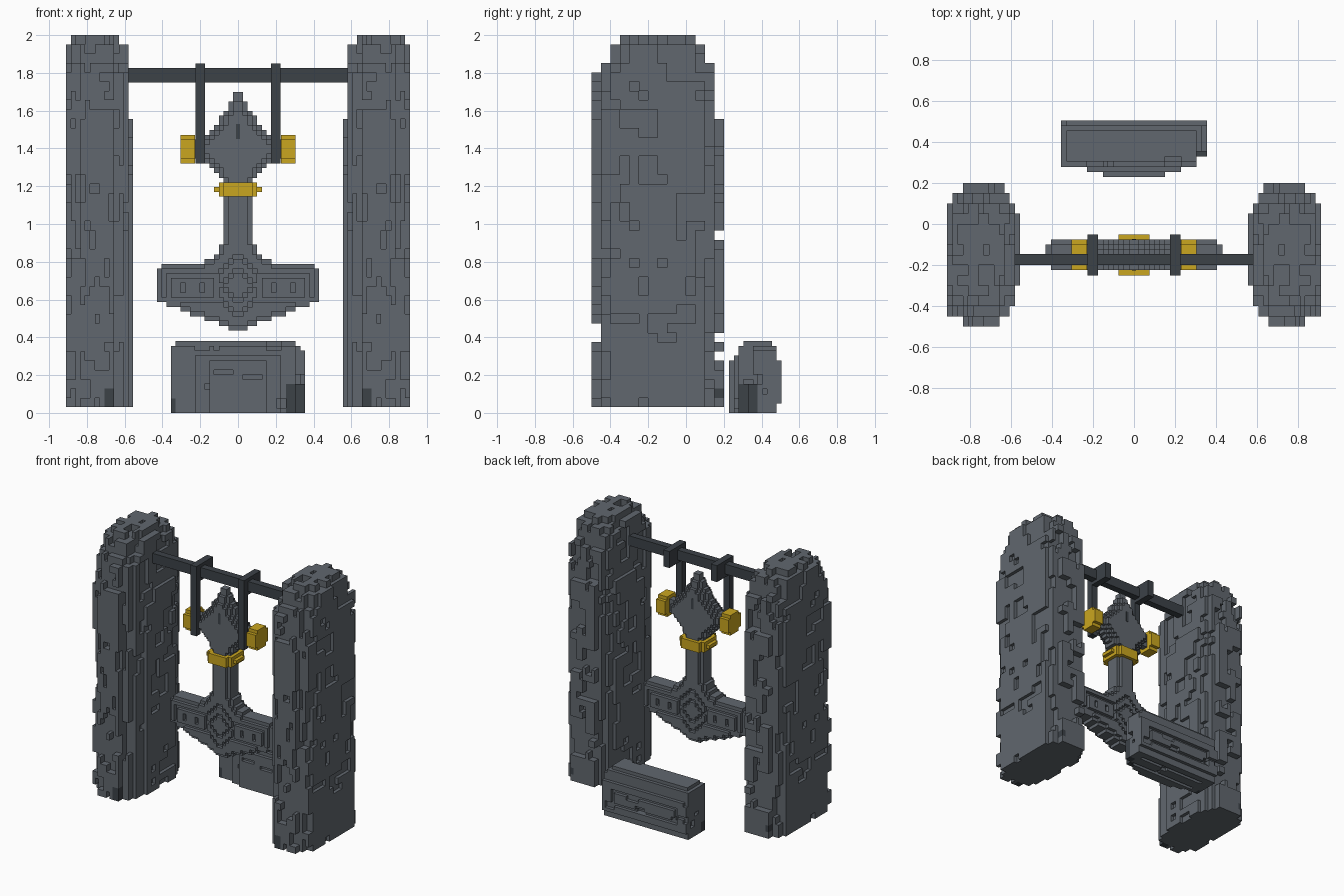
import bpy, bmesh, random

cube = bpy.data.objects.get("Cube")
if cube:
    bpy.data.objects.remove(cube, do_unlink=True)


def material(name, rgb):
    m = bpy.data.materials.new(name)
    m.use_nodes = True
    m.diffuse_color = (*rgb, 1)
    bsdf = next(n for n in m.node_tree.nodes if n.type == 'BSDF_PRINCIPLED')
    bsdf.inputs["Base Color"].default_value = (*rgb, 1)
    return m


STONE = material("grey stone", (0.119, 0.136, 0.156))
IRON = material("dark iron", (0.045, 0.054, 0.064))
GOLD = material("gold", (0.59, 0.38, 0.014))


def blocks(name, cells, origin, size, mats):
    """Skin a dict of grid cells {(i, j, k): material index} with flat outer faces."""
    bm = bmesh.new()
    verts = {}

    def vert(p):
        if p not in verts:
            verts[p] = bm.verts.new([o + s * c for o, s, c in zip(origin, size, p)])
        return verts[p]

    mirrored = size[0] < 0
    for cell, mat in cells.items():
        for axis in range(3):
            u, v = (axis + 1) % 3, (axis + 2) % 3
            for side in (0, 1):
                near = list(cell)
                near[axis] += 1 if side else -1
                if tuple(near) in cells:
                    continue
                ring = []
                for du, dv in ((0, 0), (1, 0), (1, 1), (0, 1)):
                    p = list(cell)
                    p[axis] += side
                    p[u] += du
                    p[v] += dv
                    ring.append(vert(tuple(p)))
                if (side == 0) != mirrored:
                    ring.reverse()
                bm.faces.new(ring).material_index = mat
    # merge coplanar squares into larger flat panels
    bmesh.ops.dissolve_limit(bm, angle_limit=0.01, verts=bm.verts[:],
                             edges=bm.edges[:], delimit={'MATERIAL'})
    me = bpy.data.meshes.new(name)
    bm.to_mesh(me)
    bm.free()
    for m in mats:
        me.materials.append(m)
    ob = bpy.data.objects.new(name, me)
    bpy.context.collection.objects.link(ob)
    return ob


def box(name, lo, hi, mat):
    return blocks(name, {(0, 0, 0): 0}, lo, [b - a for a, b in zip(lo, hi)], [mat])


def carve(cells, count, reach, rng):
    """Chip random one-block-deep patches out of the sides and top."""
    shell = sorted(c for c in cells if any(
        (c[0] + d, c[1] + e, c[2] + f) not in cells
        for d, e, f in ((1, 0, 0), (-1, 0, 0), (0, 1, 0), (0, -1, 0), (0, 0, 1))))
    skin = set(shell)
    for _ in range(count):
        s = rng.choice(shell)
        w = [rng.randint(1, r) for r in reach]
        for i in range(w[0]):
            for j in range(w[1]):
                for k in range(w[2]):
                    c = (s[0] + i, s[1] + j, s[2] + k)
                    if c in skin and cells.get(c) == 0:   # dark cells stay
                        del cells[c]


# Rough stone pillars: i runs inner to outer, j front to back, k upward
inner = [4, 2, 1, 1, 0, 0, 0, 0, 0, 0, 0, 1, 2, 3]
outer = [11] + [14] * 11 + [13, 11]
crown = {39: (3, 10, 3, 12), 38: (2, 11, 1, 13), 37: (2, 12, 1, 13),
         36: (1, 12, 1, 13), 35: (0, 12, 1, 13)}
pillar = {}
for k in range(40):
    j0, j1, i0, i1 = crown.get(k, (0, 12, 1, 13) if k > 30 else (0, 13, 0, 13))
    for j in range(j0, j1 + 1):
        for i in range(max(i0, inner[j]), min(i1 + 1, outer[j])):
            corner = 2 * min(j - j0, j1 - j) + min(i - i0, i1 - i)
            if k > 35 and corner < 3:
                continue
            dark = (j == 0 and k < 2 and i in (4, 5)) or (j == 13 and k == 1 and i == 10)
            pillar[i, j, k] = int(dark)
carve(pillar, 200, (4, 2, 3), random.Random(11))
for name, s in (("left_pillar", 1), ("right_pillar", -1)):
    blocks(name, pillar, (s * 0.555, -0.5, 0.03), (s * 0.0254, 0.05, 0.04925), [STONE, IRON])

# Crossbeam, with a clasp and a hanging strap on each side
box("crossbeam", (-0.59, -0.2, 1.75), (0.59, -0.147, 1.825), IRON)
for side, s in (("left", 1), ("right", -1)):
    x0, x1 = sorted((s * 0.175, s * 0.226))
    box(f"{side}_clasp", (x0, -0.2, 1.725), (x1, -0.05, 1.85), IRON)
    box(f"{side}_strap", (x0, -0.25, 1.32), (x1, -0.2, 1.85), IRON)

# Hanging hammer: half width of every row, bottom to top
V = 0.0253
rows = ([2, 4, 7, 10, 12, 15] + [17] * 7 + [16, 7, 5, 4, 4] + [3] * 14
        + [4, 5, 6, 7, 9, 9, 9, 9, 7, 6, 5, 4, 4, 3, 2, 2, 1, 1])


def half(k):
    return rows[k] if 0 <= k < len(rows) else 0


def relief(i, k):
    """Half depth in blocks: stepped pommel, thin-rimmed and engraved head."""
    if k >= 33:
        return 1 + sum(all(half(k + t) > i + m - abs(t) for t in range(-m, m + 1))
                       for m in (1, 2))
    if i >= half(k) - 1 or i >= half(k + 1) or i >= half(k - 1):
        return 2
    if 4 <= i <= 14 and 6 <= k <= 11:          # framed panels on the head
        if i in (4, 14) or k in (6, 11):
            return 2
        return 2 if (i in (7, 11) and k in (8, 9)) else 3
    if k < 17 and i + abs(k - 9) in (3, 6):    # diamond on the head centre
        return 2
    return 3


hammer = {}
for k, w in enumerate(rows):
    for i in range(-w, w):
        d = relief(max(i, -i - 1), k)
        for j in range(-d, d):
            hammer[i, j, k] = 0
blocks("hammer", hammer, (0, -0.15, 0.435), (V, 0.025, V), [STONE])
box("pommel_slit", (-0.01, -0.227, 1.45), (0.01, -0.073, 1.53), IRON)

# Gold collar around the shaft, widest in its middle row
collar = {}
for k, reach in enumerate((4, 5, 4)):
    for i in range(-reach, reach):
        for j in range(-4, 4):
            if max(i, -i - 1) + max(j, -j - 1) <= 5:
                collar[i, j, k] = 0
blocks("gold_collar", collar, (0, -0.15, 1.145), (V, 0.025, 0.025), [GOLD])

# Gold eight-sided caps on the pommel arms
cap = {(i, j, k): 0 for i in range(3) for j in range(6) for k in range(6)
       if not (j in (0, 5) and k in (0, 5))}
for name, s in (("left_gold_cap", 1), ("right_gold_cap", -1)):
    blocks(name, cap, (s * 0.228, -0.225, 1.32), (s * 0.0253, 0.025, 0.0253), [GOLD])

# Low stone block behind the pillars, its front left corner broken away
tops = [11, 12, 14, 15, 15, 15, 15, 15, 15, 14, 11]
stone = {}
for j, top in enumerate(tops):
    reach = {0: 6, 1: 9}.get(j, 14)
    for i in range(14 - reach, 14 + reach):
        if i >= 26 and j < 4:
            continue
        limit = 6 if i >= 26 and j == 4 else min(top, 13 + min(i, 27 - i) + (i < 14))
        for k in range(2 if j == 10 else 0, limit):
            broken = k < 6 and ((i >= 26 and j in (4, 5)) or (i in (24, 25) and j < 4))
            stone[i, j, k] = int(broken or (k < 3 and i == 0 and j < 4))
for k in range(4, 9):                          # recessed frame on the back
    for i in range(3, 25):
        if k in (4, 8) or i in (3, 24):
            stone.pop((i, 10, k), None)
for j in (3, 7):                               # grooves underneath
    for i in range(3, 25):
        stone.pop((i, j, 0), None)
carve(stone, 22, (4, 2, 2), random.Random(2))
blocks("rear_stone_block", stone, (-0.355, 0.228, 0), (0.02536, 0.0252, 0.02533), [STONE, IRON])
